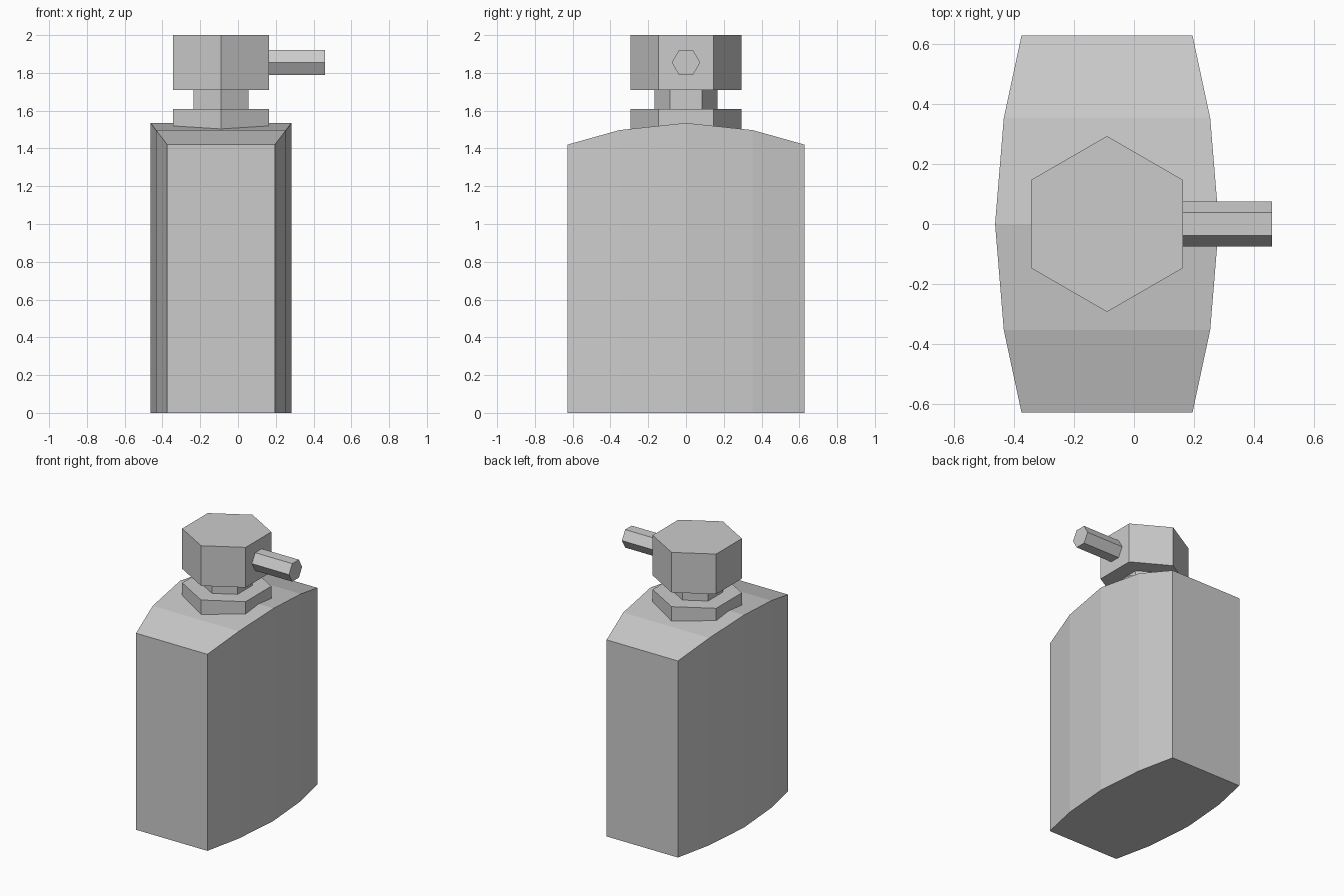
import bpy, bmesh, math
from mathutils import Matrix

if "Cube" in bpy.data.objects:
    bpy.data.objects.remove(bpy.data.objects["Cube"])

CX = -0.09  # shared axis of bottle and pump


def finish(name, bm):
    bmesh.ops.recalc_face_normals(bm, faces=bm.faces)
    me = bpy.data.meshes.new(name)
    bm.to_mesh(me)
    bm.free()
    ob = bpy.data.objects.new(name, me)
    bpy.context.collection.objects.link(ob)
    return ob


def hex_prism(name, r, length, matrix):
    bm = bmesh.new()
    bmesh.ops.create_cone(bm, cap_ends=True, segments=6, radius1=r, radius2=r,
                          depth=length, matrix=matrix)
    return finish(name, bm)


# Bottle body: cross-sections along y (y, half width, top height)
half = [(0.628, 0.285, 1.42), (0.353, 0.344, 1.497)]
sections = [(-y, w, h) for y, w, h in half] + [(0, 0.373, 1.535)] + half[::-1]
bm = bmesh.new()
rings = [[bm.verts.new((CX + sx * w, y, z))
          for sx, z in ((-1, 0), (1, 0), (1, h), (-1, h))] for y, w, h in sections]
for a, b in zip(rings, rings[1:]):
    for i in range(4):
        j = (i + 1) % 4
        bm.faces.new((a[i], a[j], b[j], b[i]))
bm.faces.new(rings[0])
bm.faces.new(rings[-1])
finish("bottle_body", bm)

# Pump: collar, neck and head, hexagons with corners on the y axis
for name, r, z0, z1 in (("collar", 0.293, 1.5, 1.608),
                        ("pump_neck", 0.168, 1.6, 1.715),
                        ("pump_head", 0.293, 1.71, 2.0)):
    hex_prism(name, r, z1 - z0, Matrix.Translation((CX, 0, (z0 + z1) / 2)))

# Spout: hexagonal rod along x with flat top
x0, x1 = 0.15, 0.46
hex_prism("spout", 0.075, x1 - x0,
          Matrix.Translation(((x0 + x1) / 2, 0, 1.855))
          @ Matrix.Rotation(math.pi / 2, 4, 'Y'))
